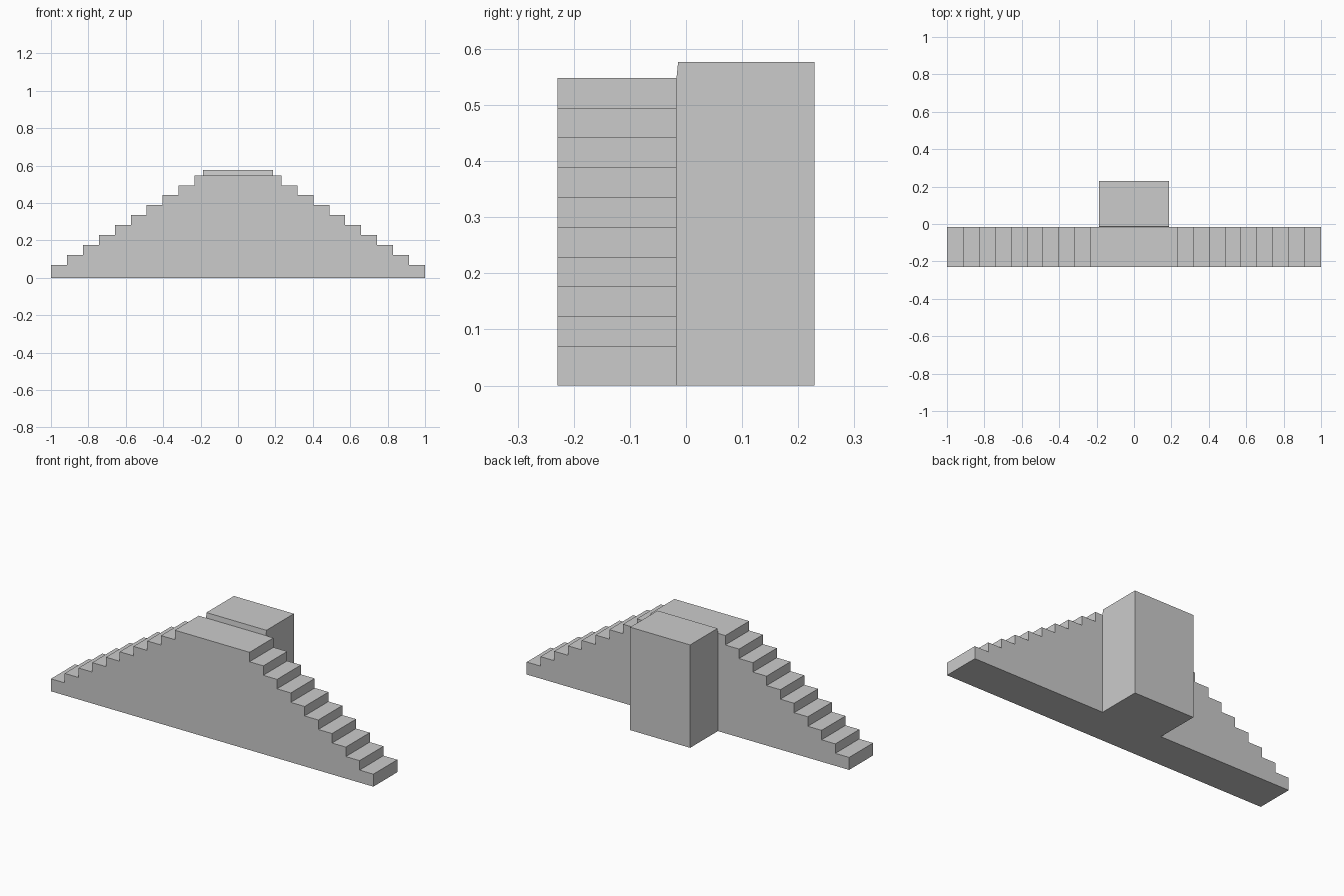
import bpy, bmesh
from mathutils import Vector

if "Cube" in bpy.data.objects:
    bpy.data.objects.remove(bpy.data.objects["Cube"])


def extrude_profile(name, points, offset):
    """Make a closed prism by sweeping a flat outline along an offset."""
    bm = bmesh.new()
    face = bm.faces.new([bm.verts.new(p) for p in points])
    result = bmesh.ops.extrude_face_region(bm, geom=[face], use_keep_orig=True)
    moved = [v for v in result["geom"] if isinstance(v, bmesh.types.BMVert)]
    bmesh.ops.translate(bm, verts=moved, vec=Vector(offset))
    bmesh.ops.recalc_face_normals(bm, faces=bm.faces)
    mesh = bpy.data.meshes.new(name)
    bm.to_mesh(mesh)
    bm.free()
    obj = bpy.data.objects.new(name, mesh)
    bpy.context.collection.objects.link(obj)
    return obj


FRONT, JOINT, BACK = -0.229, -0.017, 0.229
STEPS = 9
FIRST_RISE, LANDING_Z = 0.07, 0.548
LANDING_HALF = 0.232
run = (1 - LANDING_HALF) / STEPS
rise = (LANDING_Z - FIRST_RISE) / STEPS

# Double staircase: right-hand flight outline, mirrored for the left
right = [(1, 0), (1, FIRST_RISE)]
for i in range(1, STEPS + 1):
    x = 1 - i * run
    right += [(x, FIRST_RISE + (i - 1) * rise), (x, FIRST_RISE + i * rise)]
outline = right + [(-x, z) for x, z in reversed(right)]
extrude_profile("double_staircase", [(x, FRONT, z) for x, z in outline],
                (0, JOINT - FRONT, 0))

# Rear block, its front leaning back slightly above the landing
HALF = 0.186
side = [(JOINT, 0), (BACK, 0), (BACK, 0.577), (-0.014, 0.577), (JOINT, LANDING_Z)]
extrude_profile("rear_block", [(-HALF, y, z) for y, z in side], (2 * HALF, 0, 0))
